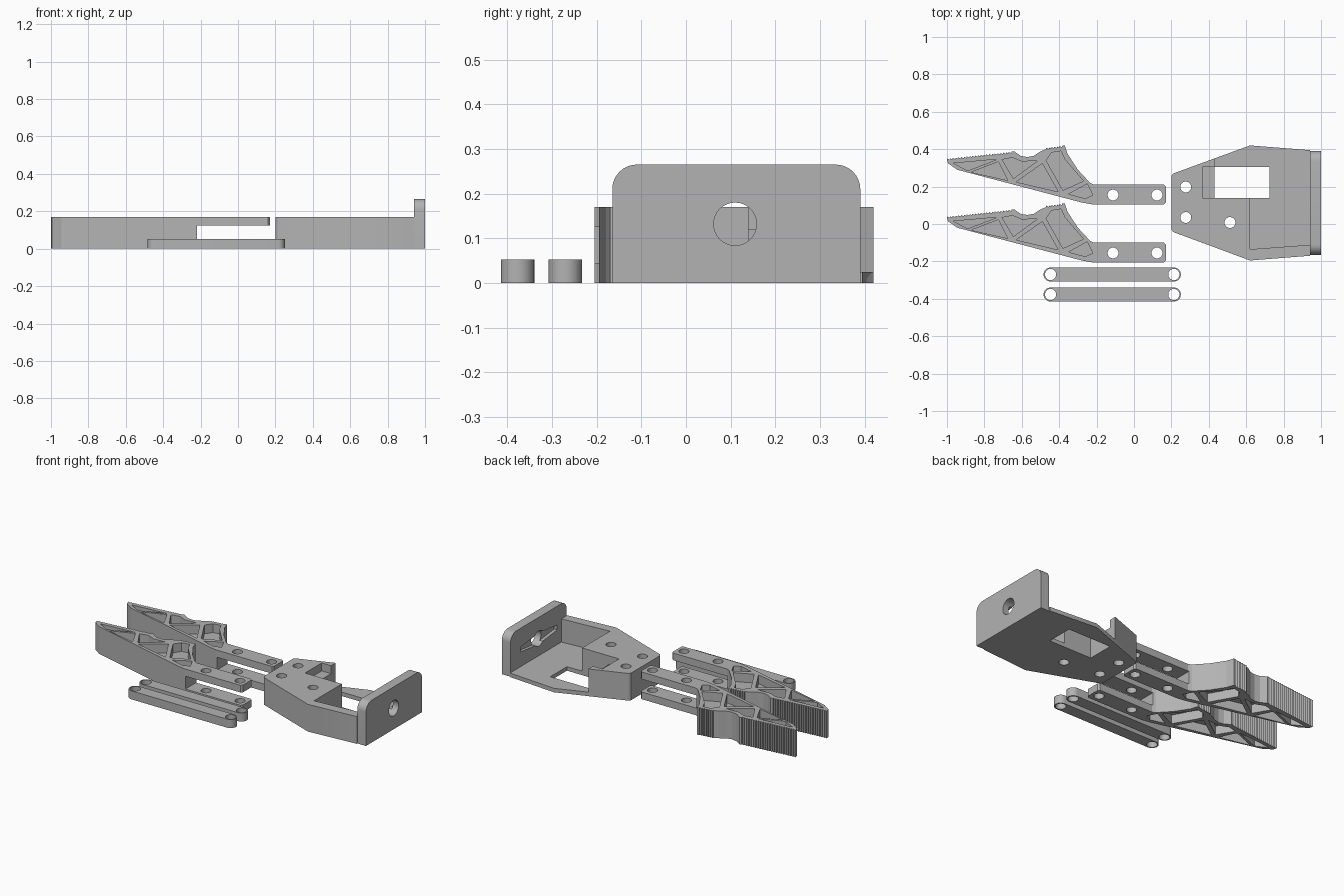
import bpy, bmesh, math
from mathutils import Vector

if "Cube" in bpy.data.objects:
    bpy.data.objects.remove(bpy.data.objects["Cube"])

grey = bpy.data.materials.new("plain grey")
grey.use_nodes = True
COLOUR = (0.45, 0.45, 0.45, 1)
grey.diffuse_color = COLOUR
grey.node_tree.nodes["Principled BSDF"].inputs["Base Color"].default_value = COLOUR


def prism(name, pts, low, high, along_x=False):
    """Extrude a flat outline along z, or along x for a (y, z) outline."""
    bm = bmesh.new()
    place = (lambda u, v, w: (w, u, v)) if along_x else (lambda u, v, w: (u, v, w))
    base = bm.faces.new([bm.verts.new(place(u, v, low)) for u, v in pts])
    ext = bmesh.ops.extrude_face_region(bm, geom=[base])
    verts = [g for g in ext["geom"] if isinstance(g, bmesh.types.BMVert)]
    bmesh.ops.translate(bm, verts=verts, vec=Vector(place(0, 0, high - low)))
    bmesh.ops.recalc_face_normals(bm, faces=bm.faces)
    mesh = bpy.data.meshes.new(name)
    bm.to_mesh(mesh)
    bm.free()
    mesh.materials.append(grey)
    obj = bpy.data.objects.new(name, mesh)
    bpy.context.collection.objects.link(obj)
    return obj


def rect(x0, x1, y0, y1):
    return [(x0, y0), (x1, y0), (x1, y1), (x0, y1)]


def arc(cx, cy, r, start, end, n=8):
    angles = [math.radians(start + (end - start) * i / n) for i in range(n + 1)]
    return [(cx + r * math.cos(a), cy + r * math.sin(a)) for a in angles]


def circle(cx, cy, r, n=32):
    return arc(cx, cy, r, 0, 360, n)[:-1]


def cut(obj, cutters):
    """Subtract each cutter and throw it away."""
    for c in cutters:
        c.hide_render = True
        mod = obj.modifiers.new("cut", "BOOLEAN")
        mod.operation, mod.solver, mod.object = "DIFFERENCE", "EXACT", c
        bpy.context.view_layer.objects.active = obj
        bpy.ops.object.modifier_apply(modifier=mod.name)
        bpy.data.objects.remove(c)


def smooth(obj):
    bpy.ops.object.select_all(action="DESELECT")
    obj.select_set(True)
    bpy.context.view_layer.objects.active = obj
    bpy.ops.object.shade_smooth_by_angle(angle=math.radians(25))


def teeth(a, b, n, depth=0.008):
    """Sawtooth edge from a to b."""
    a, b = Vector(a), Vector(b)
    pts = []
    for i in range(n):
        p = a.lerp(b, i / n)
        pts += [(p.x, p.y - depth), (p.x, p.y)]
    return pts + [tuple(b)]


T = 0.17        # height of the jaws and bracket
HOLE = 0.029

# Jaw: toothed gripping edge, curved dip, forked arm
outline = teeth((-1, 0.35), (-0.64, 0.388), 24)
outline += [(-0.605, 0.364), (-0.57, 0.358), (-0.535, 0.365), (-0.5, 0.388)]
outline += teeth((-0.47, 0.408), (-0.37, 0.42), 7)
outline += [(-0.355, 0.375), (-0.3, 0.29), (-0.235, 0.22), (-0.215, 0.21)]
outline += [(0.16, 0.21), (0.17, 0.2), (0.17, 0.115), (0.16, 0.105)]
outline += [(-0.225, 0.105), (-0.28, 0.115), (-0.85, 0.265), (-0.945, 0.29), (-0.995, 0.325)]
pockets = [
    [(-0.965, 0.325), (-0.73, 0.346), (-0.89, 0.285)],
    [(-0.87, 0.277), (-0.725, 0.333), (-0.675, 0.233)],
    [(-0.705, 0.344), (-0.65, 0.355), (-0.6, 0.334), (-0.515, 0.338), (-0.645, 0.243)],
    [(-0.63, 0.225), (-0.49, 0.323), (-0.405, 0.172)],
    [(-0.47, 0.34), (-0.44, 0.382), (-0.39, 0.39), (-0.37, 0.345), (-0.27, 0.23), (-0.38, 0.18)],
    [(-0.35, 0.16), (-0.25, 0.215), (-0.22, 0.155), (-0.26, 0.136)],
]
jaw = prism("back_jaw", outline, 0, T)
cutters = [prism("gap", rect(-0.22, 0.3, 0, 0.3), 0.045, 0.125)]
for p in pockets:
    cutters += [prism("pocket", p, 0.115, 0.3), prism("pocket", p, -0.1, 0.055)]
for x in (-0.112, 0.123):
    cutters.append(prism("pin", circle(x, 0.155, HOLE), -0.1, 0.3))
cut(jaw, cutters)
front = jaw.copy()
front.name = "front_jaw"
front.location.y = -0.31
bpy.context.collection.objects.link(front)

# Links: rounded bars with an eye at each end
for name, y in (("inner_link", -0.27), ("outer_link", -0.377)):
    r, x0, x1 = 0.0375, -0.446, 0.213
    link = prism(name, arc(x0, y, r, 90, 270, 16) + arc(x1, y, r, -90, 90, 16), 0, 0.053)
    cut(link, [prism("eye", circle(x, y, 0.03), -0.1, 0.2) for x in (x0, x1)])
    smooth(link)

# Bracket: tapered block, thin floor, one side wall, rectangular window
body = prism("bracket_body", [
    (0.2, -0.03), (0.21, -0.043), (0.62, -0.195), (0.94, -0.17),
    (0.94, 0.395), (0.62, 0.42), (0.21, 0.27), (0.2, 0.257)], 0, T)
floor = 0.025
cutters = [
    prism("bay", [(0.62, -0.135), (0.96, -0.11), (0.96, 0.6), (0.62, 0.6)], floor, 0.4),
    prism("side_bay", rect(0.43, 0.7, 0.14, 0.6), floor, 0.4),
    prism("window", rect(0.43, 0.725, 0.14, 0.305), -0.1, 0.4),
    prism("notch", rect(0.365, 0.5, 0.14, 0.305), 0.12, 0.4),
]
for x, y in ((0.277, 0.198), (0.277, 0.035), (0.513, 0.008)):
    cutters.append(prism("bolt", circle(x, y, HOLE), -0.1, 0.4))
cut(body, cutters)
smooth(body)

# End plate: rounded top corners, round hole, tapered recess inside
y0, y1, top, r = -0.165, 0.39, 0.265, 0.055
plate = prism("end_plate", [(y0, 0), (y1, 0)] + arc(y1 - r, top - r, r, 0, 90)
              + arc(y0 + r, top - r, r, 90, 180), 0.94, 1, True)
mid, z = 0.11, 0.132
recess = [(mid - 0.18, z - 0.015), (mid, z - 0.035), (mid + 0.18, z - 0.015),
          (mid + 0.18, z + 0.015), (mid, z + 0.035), (mid - 0.18, z + 0.015)]
cut(plate, [prism("hole", circle(mid, z, 0.048), 0.8, 1.2, True),
            prism("recess", recess, 0.9, 0.96, True)])
smooth(plate)
